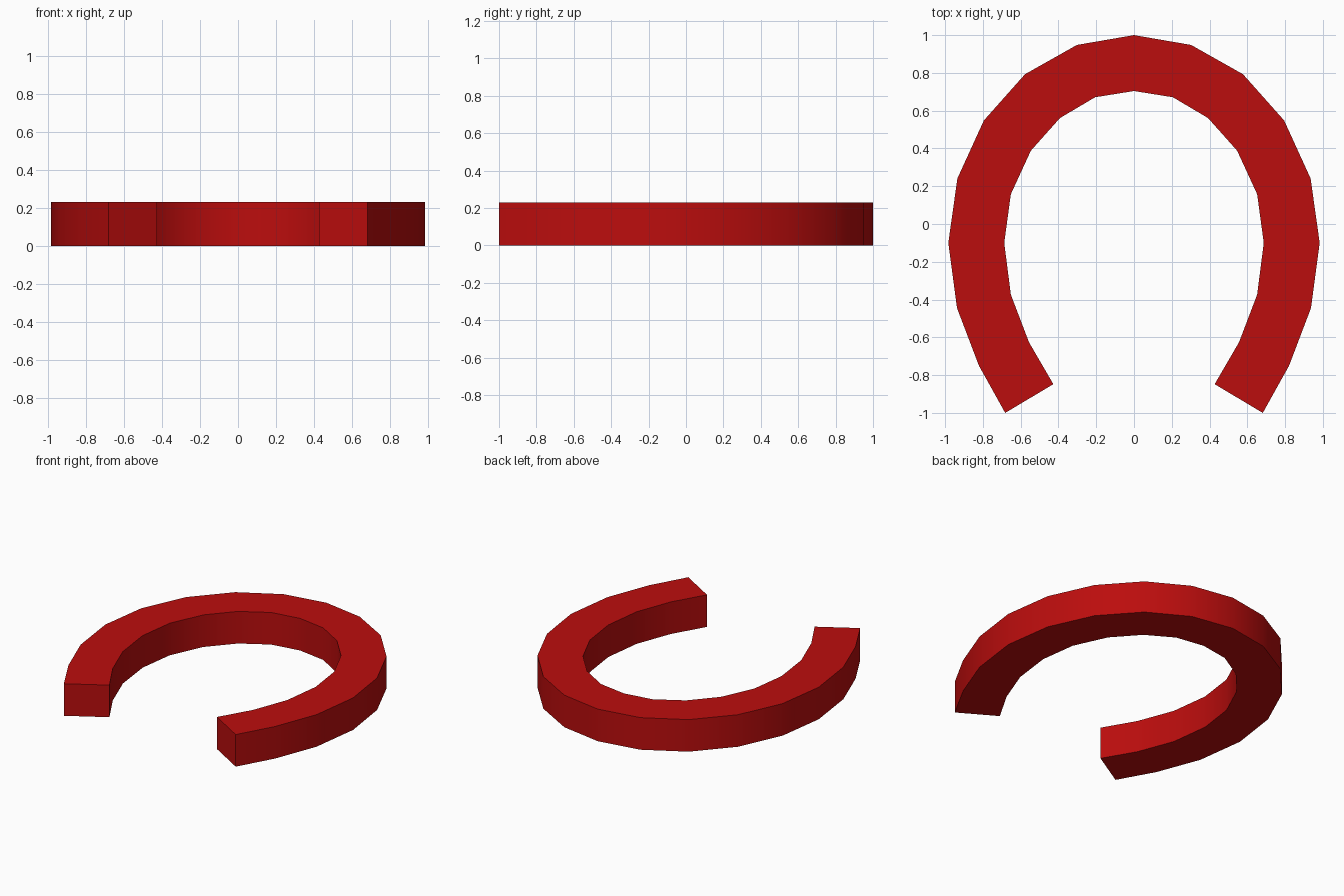
import bpy, bmesh, math

if "Cube" in bpy.data.objects:
    bpy.data.objects.remove(bpy.data.objects["Cube"])

HEIGHT = 0.23

# Right half of the arch, from crown to tip: (outer x, y, inner x, y)
half = [
    (0.0, 1.0, 0.0, 0.704),
    (0.302, 0.948, 0.206, 0.671),
    (0.577, 0.793, 0.392, 0.561),
    (0.795, 0.548, 0.546, 0.388),
    (0.935, 0.241, 0.652, 0.158),
    (0.983, -0.10, 0.687, -0.10),
    (0.937, -0.445, 0.652, -0.374),
    (0.821, -0.75, 0.556, -0.626),
    (0.682, -1.0, 0.427, -0.848),
]

# Mirror the half to get the whole run of stations, left tip to right tip
stations = [(-a, b, -c, d) for a, b, c, d in reversed(half[1:])] + half

# Box cross-section at each station, bridged along the arch
bm = bmesh.new()
rings = []
for ox, oy, ix, iy in stations:
    section = [(ox, oy, 0), (ox, oy, HEIGHT), (ix, iy, HEIGHT), (ix, iy, 0)]
    rings.append([bm.verts.new(p) for p in section])
for a, b in zip(rings, rings[1:]):
    for i in range(4):
        j = (i + 1) % 4
        bm.faces.new((a[i], a[j], b[j], b[i]))

# Flat end caps
bm.faces.new(rings[0])
bm.faces.new(rings[-1])
bmesh.ops.recalc_face_normals(bm, faces=bm.faces)

mesh = bpy.data.meshes.new("horseshoe_arch")
bm.to_mesh(mesh)
bm.free()
arch = bpy.data.objects.new("horseshoe_arch", mesh)
bpy.context.collection.objects.link(arch)

# Red finish
red = bpy.data.materials.new("red")
red.diffuse_color = (0.5, 0.004, 0.004, 1)
red.use_nodes = True
red.node_tree.nodes["Principled BSDF"].inputs["Base Color"].default_value = red.diffuse_color
mesh.materials.append(red)

# Smooth curved walls, sharp rims
bpy.context.view_layer.objects.active = arch
arch.select_set(True)
bpy.ops.object.shade_smooth_by_angle(angle=math.radians(30))
